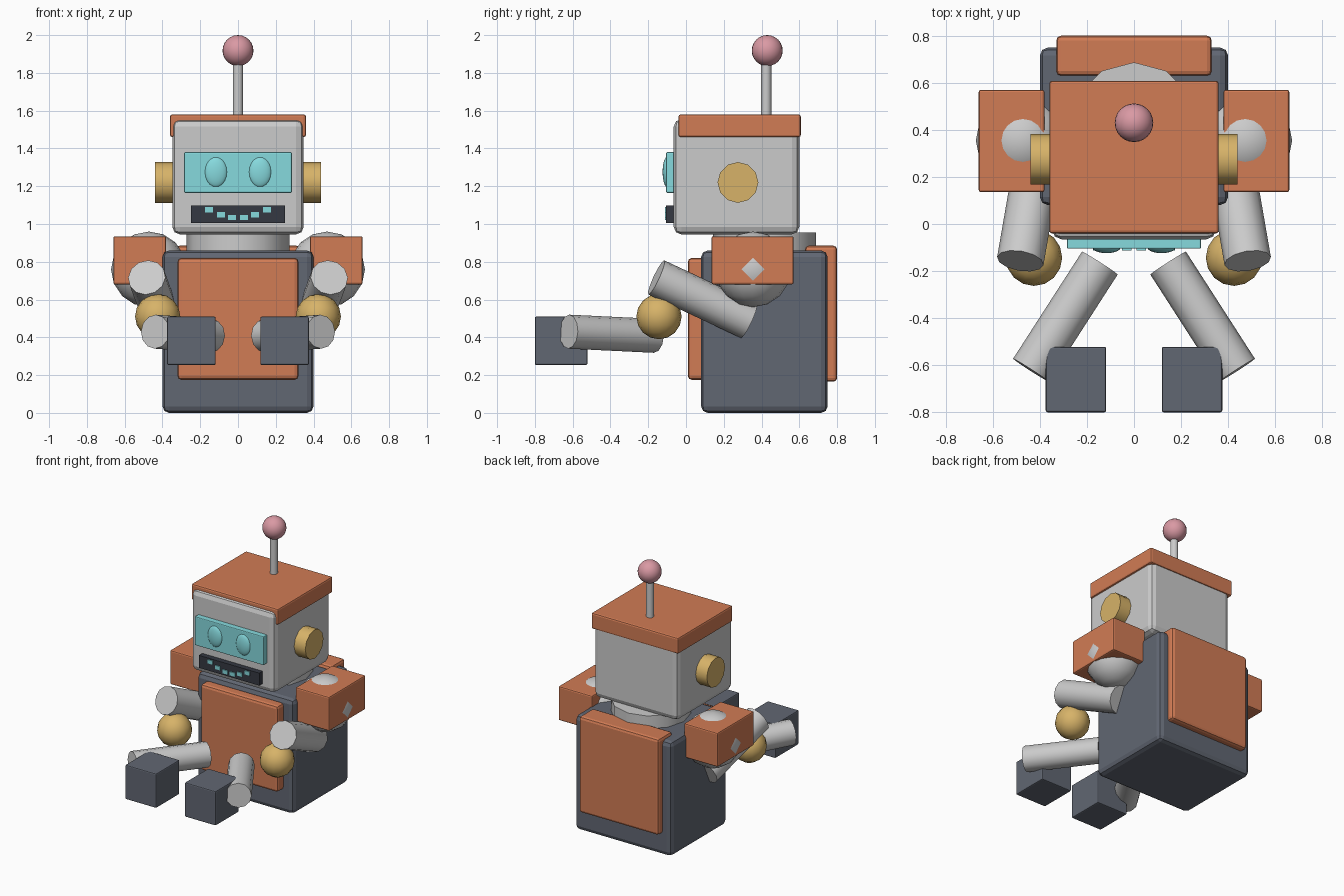
import bpy, math
from mathutils import Vector

if "Cube" in bpy.data.objects:
    bpy.data.objects.remove(bpy.data.objects["Cube"])

COLOURS = {
    "orange": (0.64, 0.20, 0.09, 1), "dark": (0.12, 0.135, 0.17, 1),
    "cyan": (0.24, 0.70, 0.73, 1), "gold": (0.68, 0.45, 0.14, 1),
    "pink": (0.70, 0.32, 0.37, 1), "black": (0.035, 0.04, 0.055, 1),
}
MATS = {}
for key, rgba in COLOURS.items():
    MATS[key] = bpy.data.materials.new(key)
    MATS[key].diffuse_color = rgba


def finish(name, colour, smooth=True):
    ob = bpy.context.object
    ob.name = name
    if smooth:
        bpy.ops.object.shade_smooth_by_angle(angle=math.radians(40))
    if colour:
        ob.data.materials.append(MATS[colour])
    return ob


def box(name, colour, x, y, z, bevel=0.0, segments=2):
    """Box from (min, max) ranges, with optional bevel."""
    bpy.ops.mesh.primitive_cube_add(
        size=1, location=[(r[0] + r[1]) / 2 for r in (x, y, z)])
    bpy.context.object.scale = [r[1] - r[0] for r in (x, y, z)]
    bpy.ops.object.transform_apply(location=False, rotation=False, scale=True)
    ob = finish(name, colour, smooth=False)
    if bevel:
        mod = ob.modifiers.new("bevel", "BEVEL")
        mod.width, mod.segments = bevel, segments
    return ob


def rod(name, colour, start, end, radius, sides=12):
    """Cylinder between two points."""
    a, b = Vector(start), Vector(end)
    bpy.ops.mesh.primitive_cylinder_add(
        vertices=sides, radius=radius, depth=(b - a).length, location=(a + b) / 2,
        rotation=(b - a).to_track_quat("Z", "Y").to_euler())
    return finish(name, colour)


def ball(name, colour, centre, radius, segments=16, rings=8, scale=(1, 1, 1)):
    bpy.ops.mesh.primitive_uv_sphere_add(
        segments=segments, ring_count=rings, radius=radius, location=centre)
    bpy.context.object.scale = scale
    return finish(name, colour)


# Torso with front and back panels
box("torso", "dark", (-0.40, 0.40), (0.08, 0.75), (0, 0.86), 0.035)
box("chest_panel", "orange", (-0.32, 0.32), (0.01, 0.13), (0.175, 0.82), 0.02)
box("back_panel", "orange", (-0.33, 0.33), (0.63, 0.80), (0.165, 0.885), 0.02)

# Neck, head and cap
rod("neck", None, (0, 0.415, 0.80), (0, 0.415, 0.955), 0.272)
box("head", None, (-0.348, 0.348), (-0.065, 0.60), (0.945, 1.555), 0.04)
box("cap", "orange", (-0.36, 0.36), (-0.04, 0.608), (1.46, 1.58), 0.012)

# Antenna
rod("antenna_stem", None, (0, 0.425, 1.56), (0, 0.425, 1.88), 0.027)
ball("antenna_ball", "pink", (0, 0.43, 1.918), 0.082, 24, 12)

# Face screen and mouth
box("face_screen", "cyan", (-0.285, 0.285), (-0.105, -0.03), (1.165, 1.38), 0.006)
box("mouth", "black", (-0.25, 0.25), (-0.105, -0.03), (1.005, 1.098))

for side, s in (("left", 1), ("right", -1)):
    def span(a, b):
        return sorted((s * a, s * b))

    # Eye, smile squares and ear
    ball(f"{side}_eye", "cyan", (s * 0.117, -0.10, 1.275), 1, 20, 10,
         (0.06, 0.024, 0.08))
    for i, (x, z) in enumerate(((0.031, 1.034), (0.091, 1.049), (0.154, 1.075))):
        box(f"{side}_smile_square_{i}", "cyan", span(x - 0.021, x + 0.021),
            (-0.112, -0.09), (z - 0.014, z + 0.014))
    rod(f"{side}_ear", "gold", (s * 0.32, 0.275, 1.22), (s * 0.44, 0.275, 1.22), 0.108)

    # Shoulder
    ball(f"{side}_shoulder_joint", None, (s * 0.472, 0.355, 0.76), 0.20)
    box(f"{side}_shoulder_pad", "orange", span(0.38, 0.66), (0.135, 0.57),
        (0.68, 0.935), 0.01)

    # Arm and hand
    rod(f"{side}_upper_arm", None, (s * 0.398, 0.333, 0.487),
        (s * 0.483, -0.157, 0.717), 0.10)
    ball(f"{side}_elbow", "gold", (s * 0.425, -0.143, 0.51), 0.12)
    rod(f"{side}_forearm", None, (s * 0.145, -0.166, 0.408),
        (s * 0.438, -0.621, 0.43), 0.09)
    box(f"{side}_hand", "dark", span(0.118, 0.375), (-0.80, -0.522),
        (0.253, 0.51), 0.008)

for m in bpy.data.materials:
    if m.users and not m.is_grease_pencil:
        m.use_nodes = True
        m.node_tree.nodes["Principled BSDF"].inputs["Base Color"].default_value = m.diffuse_color
